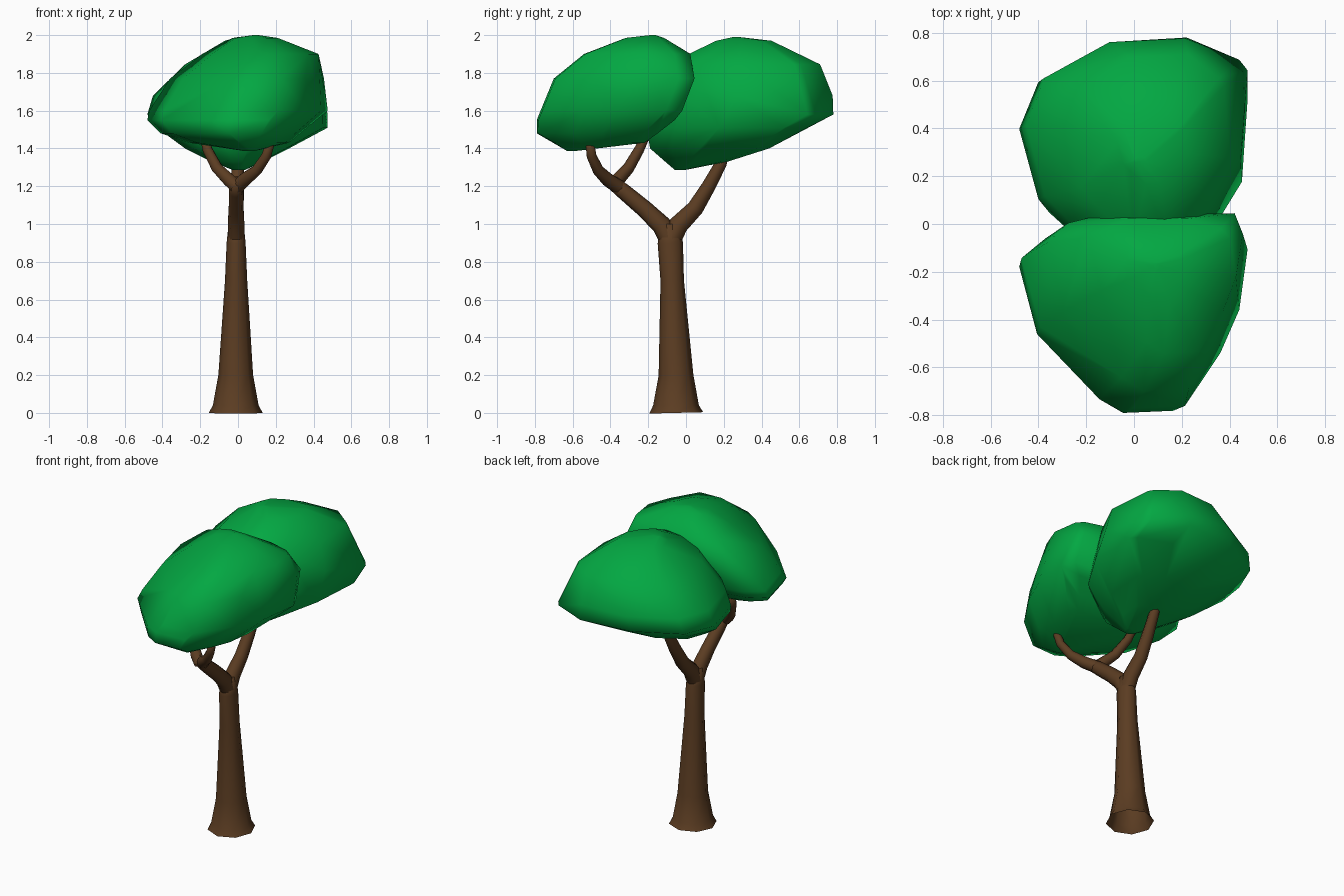
import bpy, bmesh, math
from mathutils import Vector


def material(name, color):
    m = bpy.data.materials.new(name)
    m.diffuse_color = color
    return m


bark = material("bark", (0.105, 0.046, 0.016, 1))
leaf = material("leaf", (0.001, 0.39, 0.055, 1))


def finish(bm, name, mat):
    bmesh.ops.recalc_face_normals(bm, faces=bm.faces)
    me = bpy.data.meshes.new(name)
    bm.to_mesh(me)
    bm.free()
    me.materials.append(mat)
    me.shade_smooth()
    ob = bpy.data.objects.new(name, me)
    bpy.context.collection.objects.link(ob)
    return ob


def tube(name, path, sides=8, cap=True):
    """Loft rings along (x, y, z, radius[, sideways squash]) points."""
    bm = bmesh.new()
    pts = [Vector(p[:3]) for p in path]
    rings = []
    for i, p in enumerate(path):
        t = (pts[min(i + 1, len(pts) - 1)] - pts[max(i - 1, 0)]).normalized()
        v = t.cross(Vector((1, 0, 0))).normalized()
        u = v.cross(t) * (p[4] if len(p) > 4 else 1)
        rings.append([bm.verts.new(pts[i] + p[3] * (u * math.cos(a) + v * math.sin(a)))
                      for a in (math.tau * k / sides for k in range(sides))])
    for a, b in zip(rings, rings[1:]):
        for k in range(sides):
            n = (k + 1) % sides
            bm.faces.new((a[k], a[n], b[n], b[k]))
    if cap:
        bm.faces.new(rings[-1])
    return finish(bm, name, bark)


def fit(vals, lo, hi):
    a, b = min(vals), max(vals)
    return [lo + (v - a) / (b - a) * (hi - lo) for v in vals]


def canopy(name, outline, levels, round_from):
    """Convex blob: plan outline fitted to x/y limits per height, its back right
    corner rounded off near the top."""
    us, vs = (fit(c, -1, 1) for c in zip(*outline))
    bm = bmesh.new()
    for z, x0, x1, y0, y1 in levels:
        for u, v in zip(us, vs):
            s = 1
            if z >= round_from and u + v > 0:
                s = max(1, (abs(u) ** 2.6 + abs(v) ** 2.6) ** (1 / 2.6))
            bm.verts.new((x0 + (u / s + 1) / 2 * (x1 - x0),
                          y0 + (v / s + 1) / 2 * (y1 - y0), z))
    res = bmesh.ops.convex_hull(bm, input=bm.verts)
    junk = {g for g in res["geom_interior"] + res["geom_unused"]
            if isinstance(g, bmesh.types.BMVert)}
    bmesh.ops.delete(bm, geom=list(junk), context='VERTS')
    return finish(bm, name, leaf)


# Trunk with flared, open foot
tube("trunk", [(-0.012, -0.052, 0.0, 0.143), (-0.012, -0.053, 0.04, 0.121),
               (-0.012, -0.053, 0.2, 0.092), (-0.01, -0.073, 0.7, 0.062, 0.95),
               (-0.01, -0.083, 0.9, 0.067, 0.75), (-0.01, -0.09, 1.0, 0.05, 0.8)])

# Branches
tube("back_branch", [(-0.01, -0.085, 0.9, 0.052, 0.85), (-0.01, -0.04, 0.995, 0.052, 0.85),
                     (-0.01, 0.05, 1.085, 0.044, 0.9), (-0.005, 0.12, 1.2, 0.037),
                     (0, 0.185, 1.32, 0.031), (0, 0.21, 1.4, 0.026)])
tube("front_branch", [(-0.01, -0.08, 0.9, 0.052, 0.85), (-0.01, -0.13, 0.995, 0.052, 0.85),
                      (-0.01, -0.22, 1.08, 0.046, 0.85), (-0.01, -0.33, 1.172, 0.042, 0.9),
                      (-0.005, -0.395, 1.225, 0.037)])
tube("front_twig_right", [(-0.01, -0.35, 1.19, 0.038), (0.035, -0.415, 1.235, 0.036),
                          (0.1, -0.465, 1.285, 0.03), (0.15, -0.5, 1.36, 0.026),
                          (0.178, -0.512, 1.45, 0.022)])
tube("front_twig_left", [(-0.01, -0.38, 1.2, 0.038), (-0.05, -0.36, 1.235, 0.036),
                         (-0.11, -0.305, 1.295, 0.031), (-0.16, -0.25, 1.39, 0.027),
                         (-0.18, -0.215, 1.46, 0.022)])

# Leaf canopies
canopy("front_canopy",
       [(-0.48, -0.09), (-0.4, -0.41), (-0.12, -0.72), (-0.01, -0.785), (0.21, -0.775),
        (0.36, -0.53), (0.44, -0.33), (0.475, -0.05), (0.435, 0.045), (0.14, 0.02),
        (-0.23, 0.035), (-0.38, 0.0)],
       [(1.387, 0.03, 0.09, -0.63, -0.58), (1.43, -0.26, 0.27, -0.7, -0.22),
        (1.48, -0.41, 0.33, -0.79, -0.15), (1.55, -0.48, 0.41, -0.79, -0.06),
        (1.6, -0.47, 0.475, -0.77, -0.02), (1.77, -0.36, 0.455, -0.7, 0.045),
        (1.9, -0.19, 0.45, -0.54, 0.04), (1.985, -0.03, 0.22, -0.32, -0.11),
        (2.0, 0.08, 0.11, -0.19, -0.16)], 1.85)
canopy("back_canopy",
       [(-0.48, 0.4), (-0.4, 0.6), (-0.12, 0.75), (0.22, 0.79), (0.44, 0.695),
        (0.475, 0.65), (0.45, 0.25), (0.3, -0.02), (0.1, -0.2), (-0.1, -0.17),
        (-0.3, 0.0), (-0.4, 0.1)],
       [(1.287, -0.03, 0.04, -0.06, 0.0), (1.33, -0.14, 0.13, -0.11, 0.22),
        (1.4, -0.28, 0.27, -0.19, 0.44), (1.51, -0.43, 0.475, -0.21, 0.64),
        (1.58, -0.48, 0.475, -0.19, 0.78), (1.68, -0.45, 0.47, -0.18, 0.8),
        (1.845, -0.28, 0.42, -0.1, 0.73), (1.97, -0.07, 0.23, 0.16, 0.46),
        (1.99, 0.0, 0.05, 0.25, 0.28)], 1.65)
